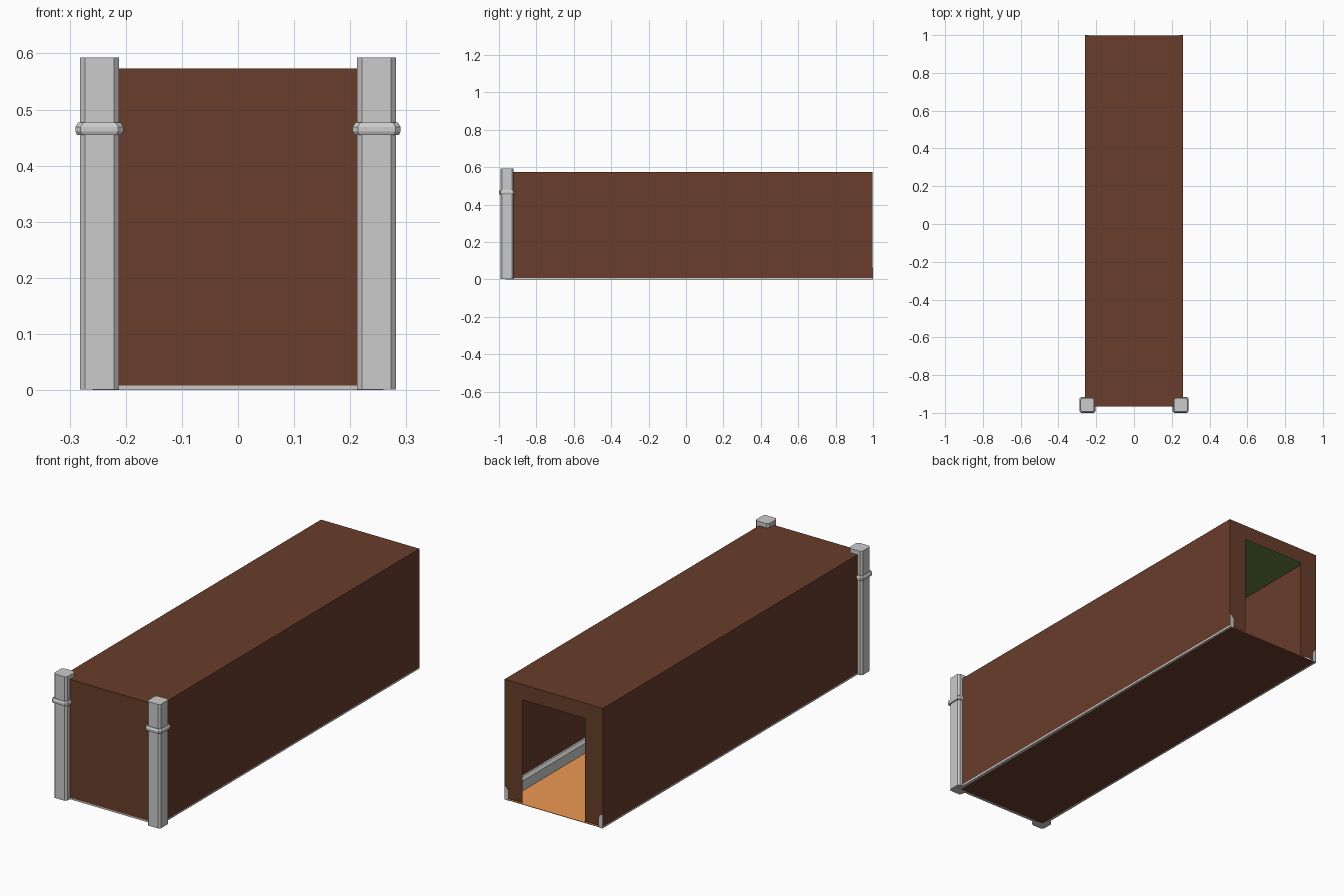
import bpy, bmesh

if "Cube" in bpy.data.objects:
    bpy.data.objects.remove(bpy.data.objects["Cube"])

def material(name, rgb):
    m = bpy.data.materials.new(name)
    m.diffuse_color = (*rgb, 1)
    m.use_nodes = True
    m.node_tree.nodes["Principled BSDF"].inputs["Base Color"].default_value = m.diffuse_color
    return m

brown = material("brown", (0.138, 0.047, 0.024))
orange = material("orange", (0.85, 0.32, 0.085))
green = material("green", (0.135, 0.21, 0.05))

def mesh_object(name, verts, faces, mat=None, normals=False):
    me = bpy.data.meshes.new(name)
    me.from_pydata(verts, [], faces)
    if normals:
        bm = bmesh.new()
        bm.from_mesh(me)
        bmesh.ops.recalc_face_normals(bm, faces=bm.faces)
        bm.to_mesh(me)
        bm.free()
    ob = bpy.data.objects.new(name, me)
    bpy.context.collection.objects.link(ob)
    if mat:
        me.materials.append(mat)
    return ob

W, Y0, Y1 = 0.26, -0.965, 0.998   # room half width, front, back
Z0, Z1 = 0.008, 0.573             # wall bottom and top
DOOR_W, DOOR_TOP = 0.165, 0.50

def level(name, x, y0, y1, z, mat, up):
    face = (0, 1, 2, 3) if up else (3, 2, 1, 0)
    mesh_object(name, [(-x, y0, z), (x, y0, z), (x, y1, z), (-x, y1, z)], [face], mat)

# Floor and ceiling, each with a brown outside and a coloured inside
level("floor_underside", 0.25, Y0 + 0.008, Y1, 0.0, brown, False)
level("floor", 0.25, Y0 + 0.008, Y1, 0.003, orange, True)
level("roof", W, Y0, Y1, Z1, brown, True)
level("ceiling", W, Y0, Y1, Z1 - 0.003, green, False)

# Thin side walls and closed front wall
for side, s in (("left", -1), ("right", 1)):
    face = (0, 1, 2, 3) if s > 0 else (3, 2, 1, 0)
    mesh_object(side + "_wall", [(s * W, Y0, Z0), (s * W, Y1, Z0),
                (s * W, Y1, Z1), (s * W, Y0, Z1)], [face], brown)
mesh_object("front_wall", [(-W, Y0, Z0), (W, Y0, Z0), (W, Y0, Z1), (-W, Y0, Z1)],
            [(0, 1, 2, 3)], brown)

# Back wall surrounding the doorway
outline = [(-W, Z0), (-W, Z1), (W, Z1), (W, Z0),
           (DOOR_W, Z0), (DOOR_W, DOOR_TOP), (-DOOR_W, DOOR_TOP), (-DOOR_W, Z0)]
mesh_object("back_wall", [(x, Y1, z) for x, z in outline],
            [(0, 1, 6, 7), (1, 2, 5, 6), (2, 3, 4, 5)], brown)

# Skirting board swept along both sides and the front, mitred at the corners
profile = [(0.0, 0.0), (0.018, 0.0), (0.018, 0.05), (0.008, 0.064), (0.0, 0.064)]
n = len(profile)
verts = []
for sx, y, inset in ((-1, 1.0, 0), (-1, Y0, 1), (1, Y0, 1), (1, 1.0, 0)):
    for d, z in profile:
        verts.append((sx * (W - 0.001 - d), y + inset * (d + 0.001), z))
faces = [(k * n + i, k * n + (i + 1) % n, (k + 1) * n + (i + 1) % n, (k + 1) * n + i)
         for k in range(3) for i in range(n)]
faces += [tuple(range(n)), tuple(range(3 * n, 4 * n))]
mesh_object("skirting_board", verts, faces, normals=True)

# Chamfered square posts with a raised band, lofted from octagonal sections
def post(name, cx, cy):
    sections = [(0.035, 0.001), (0.035, 0.455), (0.040, 0.455), (0.0425, 0.461),
                (0.0425, 0.469), (0.038, 0.477), (0.035, 0.477), (0.035, 0.593)]
    verts = []
    for h, z in sections:
        c = h - 0.009
        for x, y in ((h, -c), (h, c), (c, h), (-c, h), (-h, c), (-h, -c), (-c, -h), (c, -h)):
            verts.append((cx + x, cy + y, z))
    faces = [(k * 8 + i, k * 8 + (i + 1) % 8, k * 8 + 8 + (i + 1) % 8, k * 8 + 8 + i)
             for k in range(len(sections) - 1) for i in range(8)]
    faces += [tuple(range(7, -1, -1)), tuple(range(len(verts) - 8, len(verts)))]
    mesh_object(name, verts, faces, normals=True)

post("left_post", -0.247, -0.9575)
post("right_post", 0.247, -0.9575)
